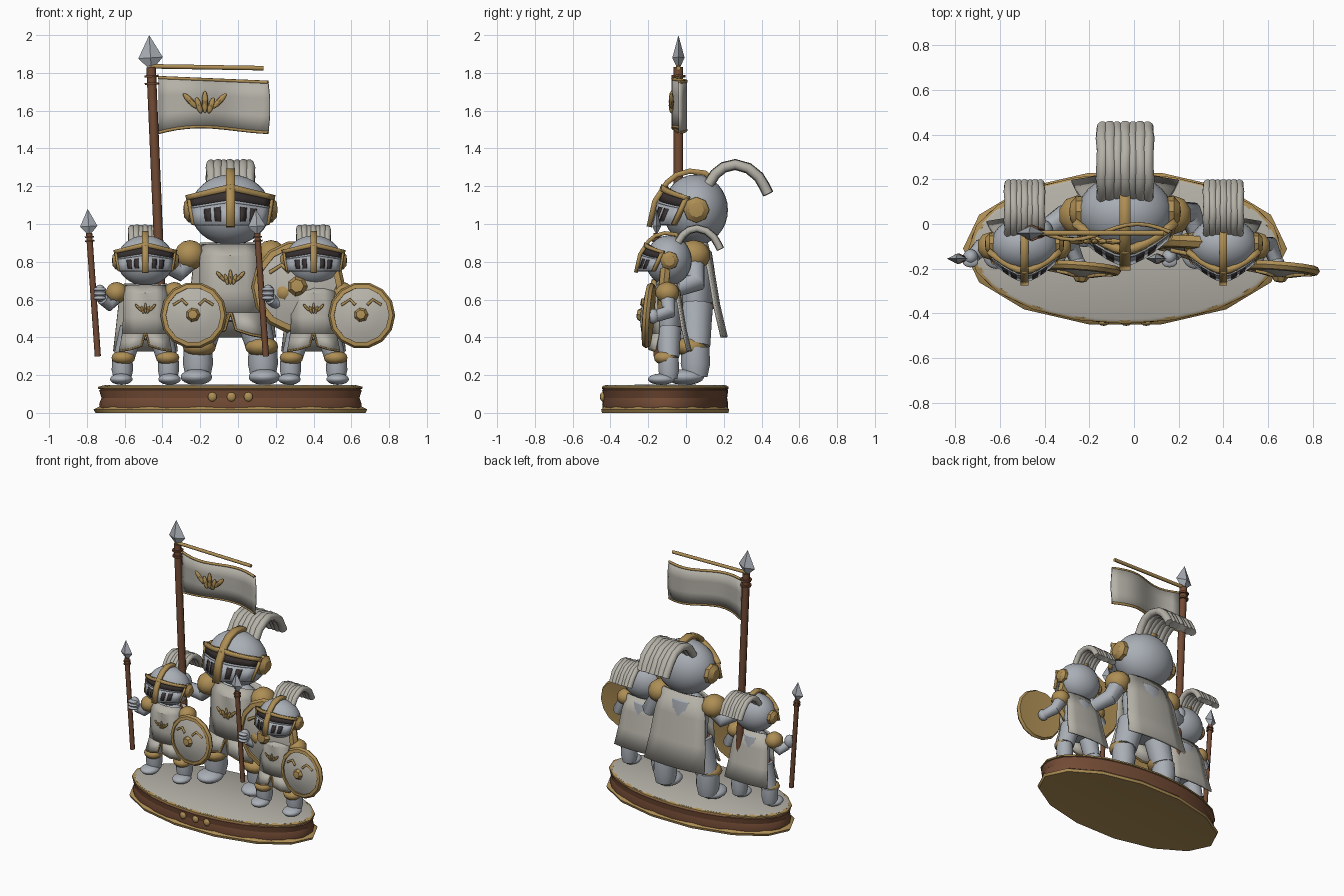
import bpy, bmesh
from math import sin, cos, pi, radians
from mathutils import Matrix, Vector, Euler

if "Cube" in bpy.data.objects:
    bpy.data.objects.remove(bpy.data.objects["Cube"])


def material(name, c):
    m = bpy.data.materials.new(name)
    m.diffuse_color = (*c, 1)
    m.use_nodes = True
    m.node_tree.nodes["Principled BSDF"].inputs["Base Color"].default_value = m.diffuse_color
    return m


STEEL = material("steel", (0.40, 0.43, 0.47))
GOLD = material("gold", (0.42, 0.27, 0.09))
CLOTH = material("cloth", (0.46, 0.44, 0.39))
WOOD = material("wood", (0.17, 0.07, 0.035))
DARK = material("dark", (0.04, 0.03, 0.03))
frame = Matrix()  # frame in which the current parts are built


def add(name, me, mat, local=Matrix(), angle=35):
    me.shade_smooth()
    me.set_sharp_from_angle(angle=radians(angle))
    me.materials.append(mat)
    ob = bpy.data.objects.new(name, me)
    bpy.context.collection.objects.link(ob)
    ob.matrix_world = frame @ local
    return ob


def from_bm(name, bm, mat, local=Matrix(), angle=35):
    bmesh.ops.remove_doubles(bm, verts=bm.verts, dist=1e-5)
    bmesh.ops.recalc_face_normals(bm, faces=bm.faces)
    me = bpy.data.meshes.new(name)
    bm.to_mesh(me)
    bm.free()
    return add(name, me, mat, local, angle)


def place(loc, rot=(0, 0, 0), scale=(1, 1, 1)):
    return Matrix.LocRotScale(Vector(loc), Euler(rot), Vector(scale))


def ball(name, loc, size, mat, rot=(0, 0, 0), u=18, v=11):
    bm = bmesh.new()
    bmesh.ops.create_uvsphere(bm, u_segments=u, v_segments=v, radius=1)
    return from_bm(name, bm, mat, place(loc, rot, size))


def lathe(name, profile, n, mat, loc=(0, 0, 0), rot=(0, 0, 0), scale=(1, 1, 1), angle=35):
    bm = bmesh.new()
    rings = [[bm.verts.new((r * cos(2 * pi * k / n), r * sin(2 * pi * k / n), z)) for k in range(n)]
             for r, z in profile]
    for a, b in zip(rings, rings[1:]):
        for k in range(n):
            bm.faces.new((a[k], a[(k + 1) % n], b[(k + 1) % n], b[k]))
    return from_bm(name, bm, mat, place(loc, rot, scale), angle)


def sheet(name, rows, mat, thick):
    bm = bmesh.new()
    g = [[bm.verts.new(p) for p in row] for row in rows]
    for a, b in zip(g, g[1:]):
        for k in range(len(a) - 1):
            bm.faces.new((a[k], a[k + 1], b[k + 1], b[k]))
    ob = from_bm(name, bm, mat)
    mod = ob.modifiers.new("thickness", 'SOLIDIFY')
    mod.thickness, mod.offset = thick, 0
    return ob


def tube(name, pts, radii, mat, res=2):
    cu = bpy.data.curves.new(name, 'CURVE')
    cu.dimensions, cu.bevel_depth, cu.bevel_resolution, cu.use_fill_caps = '3D', 1, res, True
    sp = cu.splines.new('POLY')
    sp.points.add(len(pts) - 1)
    for i, p in enumerate(pts):
        sp.points[i].co = (*p, 1)
        sp.points[i].radius = radii[i] if isinstance(radii, (list, tuple)) else radii
    tmp = bpy.data.objects.new(name, cu)
    me = bpy.data.meshes.new_from_object(tmp)
    bpy.data.objects.remove(tmp)
    return add(name, me, mat, angle=50)


def emblem(name, x, y, z, k):
    # fan of leaf shapes
    for dx, dz, tilt, h in ((-.052, .008, -.75, .036), (-.022, -.008, -.3, .03), (0, .004, 0, .04),
                            (.022, -.008, .3, .03), (.052, .008, .75, .036)):
        ball(name, (x + dx * k, y, z + dz * k), (.011 * k, .009 * k, h * k), GOLD, (0, tilt, 0), 8, 6)


def spear(name, a, b, r, h):
    # shaft, collar rings and four-sided point
    a, b = Vector(a), Vector(b)
    tube(name + "_shaft", [a, b], r, WOOD)
    for t in (.93, .96):
        p = a.lerp(b, t)
        tube(name + "_collar", [p, p + (b - a).normalized() * .012], r * 1.5, WOOD)
    lathe(name + "_tip", [(0, -.02), (.065, .05), (0, h)], 4, STEEL, b, (0, -.06, 0), (1, .5, 1), 10)


def visor_point(u, v, out=0):
    return ((.195 + .025 * v) * u, -.18 + .07 * v + .12 * abs(u) ** 1.5 - out,
            .845 + .205 * v - .055 * abs(u) * v)


def visor_patch(name, u0, u1, v0, v1, out, mat, thick, n=10):
    us = [u0 + (u1 - u0) * i / n for i in range(n + 1)]
    sheet(name, [[visor_point(u, v, out) for u in us] for v in (v0, v1)], mat, thick)


def shield(loc):
    global frame
    keep = frame
    frame = keep @ place(loc, (pi / 2 - .08, 0, -.08))
    lathe("shield_face", [(0, .065), (.07, .06), (.14, .045), (.22, .015), (.2, 0), (0, .02)], 20, CLOTH)
    lathe("shield_rim", [(.205, .035), (.235, .03), (.25, .005), (.235, -.02), (0, -.005), (.205, .01),
                         (.205, .035)], 14, GOLD)
    lathe("shield_boss", [(0, .095), (.035, .09), (.055, .06), (.05, .03), (0, .03)], 7, GOLD)
    for s in (-1, 1):
        tube("shield_brow", [(s * .045, .075, .06), (s * .085, .115, .052), (s * .15, .075, .04)], .011, GOLD)
    frame = keep


def knight(x, y, s, hand_x):
    global frame
    frame = place((x, y, .15), (0, 0, 0), (s, s, s))
    for m in (-1, 1):
        # legs
        ball("foot", (m * .18, -.005, .04), (.085, .1, .042), STEEL)
        lathe("shin", [(0, .04), (.065, .04), (.08, .11), (.075, .2), (0, .2)], 14, STEEL, (m * .172, .05, 0))
        ball("knee_guard", (m * .165, .025, .2), (.088, .085, .055), GOLD, u=12, v=8)
        tube("thigh", [(m * .16, .05, .2), (m * .1, .05, .42)], [.078, .092], STEEL, 4)
        # shoulders and ear discs
        ball("shoulder_guard", (m * .215, .04, .685), (.085, .09, .08), GOLD, u=10, v=7)
        lathe("ear_disc", [(0, -.03), (.07, -.03), (.068, .015), (.04, .04), (0, .045)], 8, GOLD,
              (m * .205, .055, .925), (0, m * pi / 2, 0))
    # torso and belt
    lathe("torso", [(0, .33), (.14, .34), (.155, .45), (.165, .6), (.14, .7), (.07, .75), (0, .75)], 20, STEEL,
          (0, .05, 0), scale=(1, .62, 1))
    lathe("belt", [(.15, .40), (.175, .40), (.175, .435), (.15, .435), (.15, .40)], 20, WOOD,
          (0, .05, 0), scale=(1, .65, 1))
    # arms and hands
    hand = (hand_x, -.03, .68)
    tube("spear_arm", [(-.21, .04, .67), (-.275, .03, .6), (hand_x + .02, -.02, .64)], [.06, .055, .045], STEEL, 4)
    ball("spear_hand", hand, (.048, .05, .065), STEEL)
    for k in range(3):
        ball("finger", (hand_x, -.06, .645 + .033 * k), (.05, .035, .017), STEEL, u=10, v=6)
    tube("shield_arm", [(.21, .04, .67), (.29, .05, .54), (.33, -.05, .51)], [.06, .055, .045], STEEL, 4)
    ball("shield_hand", (.335, -.065, .51), (.05, .045, .055), STEEL)
    shield((.36, -.095, .515))
    # tabard with two front tails
    sheet("tabard", [[(u * w, yy + .05 * abs(u) ** 2, z) for u in (-1, -.5, 0, .5, 1)]
                     for w, yy, z in ((.15, -.02, .74), (.16, -.065, .68), (.165, -.07, .5), (.17, -.075, .38))],
          CLOTH, .014)
    for m in (-1, 1):
        low = [(m * .03, -.1, .29), (m * .11, -.095, .265), (m * .195, -.05, .25)]
        sheet("tabard_tail", [[(m * .005, -.075, .38), (m * .085, -.063, .38), (m * .17, -.025, .38)], low],
              CLOTH, .014)
        tube("tabard_trim", [(m * .004, -.082, .38)] + low, .009, GOLD, 1)
    emblem("chest_emblem", 0, -.08, .565, 1)
    # cape
    sheet("cape", [[(u * w, yy - .025 * u * u, z) for u in (-1, -.6, -.2, .2, .6, 1)]
                   for w, yy, z in ((.16, .11, .75), (.2, .145, .6), (.22, .175, .42), (.24, .215, .25))],
          CLOTH, .015)
    # helmet
    ball("helmet", (0, .05, .925), (.212, .172, .187), STEEL, u=28, v=16)
    visor_patch("visor_plate", -1, 1, 0, .62, 0, STEEL, .02)
    visor_patch("visor_eye_slit", -1, 1, .6, .9, 0, DARK, .016)
    visor_patch("visor_brow", -1.03, 1.03, .88, 1.03, .006, GOLD, .035)
    visor_patch("visor_lower_trim", -1, 1, .57, .63, .004, STEEL, .024)
    for m in (-1, 1):
        for u in (.33, .59):
            visor_patch("breathing_slot", m * (u - .08), m * (u + .08), .1, .5, .011, DARK, .008, 2)
        visor_patch("visor_cheek_trim", m * .96, m * 1.03, 0, .95, .003, GOLD, .026, 1)
    sheet("helmet_crest", [[(-.024, py, z), (.024, py, z)] for py, z in
                           ((-.195, .835), (-.165, .97), (-.1, 1.07), (-.05, 1.11), (.02, 1.13), (.1, 1.12),
                            (.16, 1.07))], GOLD, .028)
    # plume of parallel strands
    path = ((.12, 1.06), (.155, 1.115), (.2, 1.15), (.26, 1.165), (.33, 1.145), (.385, 1.1), (.415, 1.05),
            (.435, 1.01))
    for k in range(7):
        pts = [((k - 3) * .034 + .003 * sin(i * 2.1 + k * 1.7), py, z) for i, (py, z) in enumerate(path)]
        tube("plume_strand", pts, .027 + .003 * (k % 2), CLOTH, 3)


# the three figures with their spears
knight(-.04, 0, 1, -.37)
for cx in (-.49, .40):
    knight(cx, -.127, .71, -.34)
    spear("spear", (-.355, -.04, .21), (-.42, -.04, 1.13), .023, .18)

# standard: pole, crossbar and waving flag
frame = Matrix()
spear("flag_pole", (-.403, -.04, .5), (-.46, -.04, 1.83), .025, .17)
tube("flag_crossbar", [(-.47, -.04, 1.835), (.135, -.04, 1.825)], .012, GOLD)


def flag_point(t, v):
    bottom = 1.485 + .04 * sin(pi * t) * (1.2 - t)
    top = 1.775 - .025 * t
    return (-.42 + .58 * t + .01 * sin(pi * v) * t, -.035 - .035 * sin(2 * pi * t), bottom + (top - bottom) * v)


ts = [i / 12 for i in range(13)]
sheet("flag", [[flag_point(t, v) for t in ts] for v in (0, .33, .67, 1)], CLOTH, .012)
for v in (0, 1):
    tube("flag_trim", [flag_point(t, v) for t in ts], .009, GOLD)
emblem("flag_emblem", -.175, -.078, 1.64, 1.5)

# oval base
C, OVAL = (-.04, -.11, 0), (1, .48, 1)
lathe("base_foot", [(0, .012), (.5, .008), (.715, 0), (.725, .018), (.69, .035), (0, .035)], 14, GOLD, C,
      scale=OVAL)
lathe("base_body", [(0, .025), (.69, .025), (.695, .045), (.683, .08), (.695, .12), (.68, .132), (0, .132)], 36,
      WOOD, C, scale=OVAL)
lathe("base_rim", [(.66, .125), (.7, .128), (.7, .138), (.67, .146), (.66, .125)], 20, GOLD, C, scale=OVAL)
lathe("base_top", [(0, .125), (.68, .125), (.68, .143), (.66, .148), (0, .15)], 36, CLOTH, C, scale=OVAL)
for x in (-.136, -.035, .055):
    ball("base_stud", (x, -.44, .085), (.025, .016, .025), GOLD, u=10, v=6)
